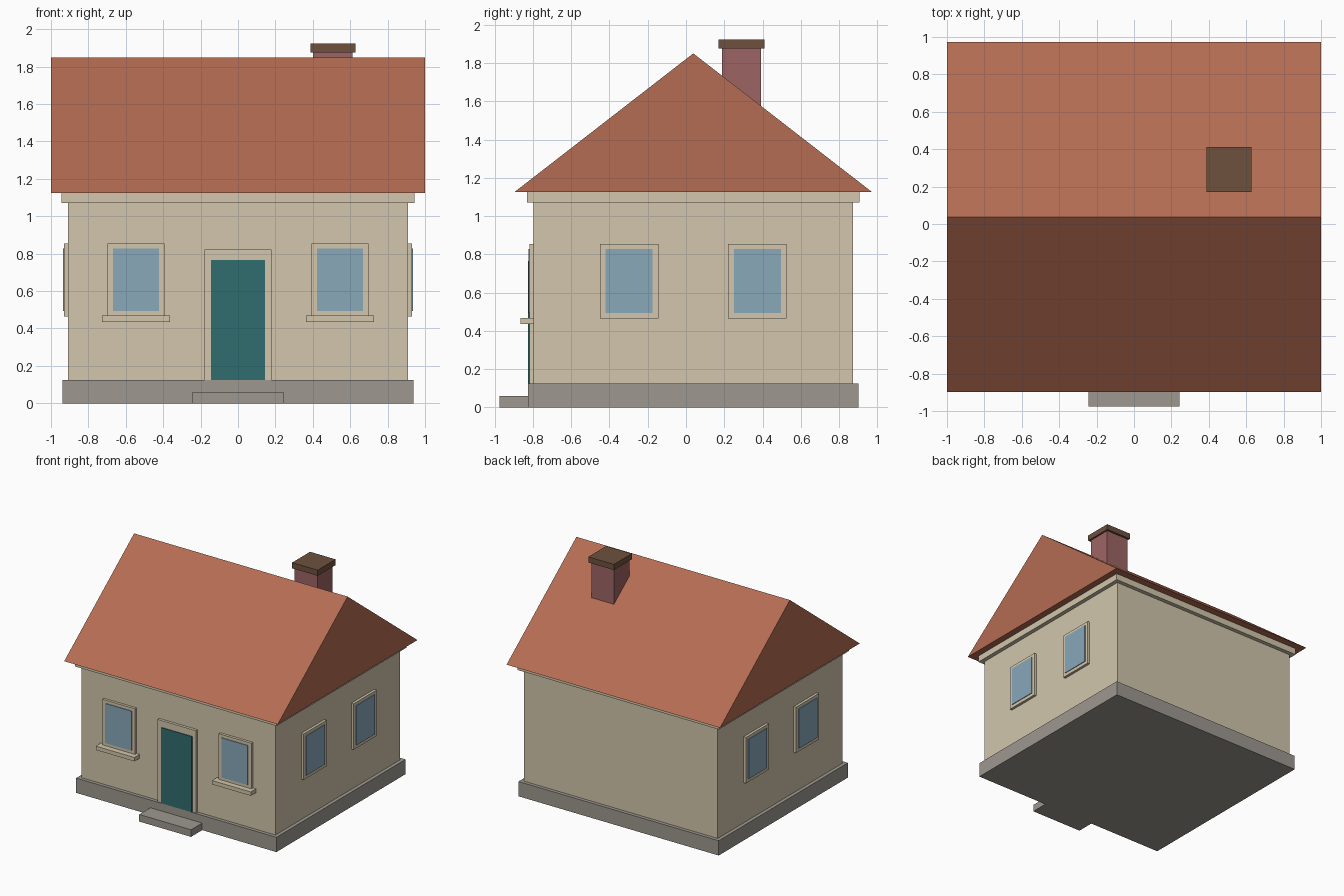
import bpy
import bmesh
from mathutils import Vector

cube = bpy.data.objects.get("Cube")
if cube:
    bpy.data.objects.remove(cube, do_unlink=True)


def material(name, rgb):
    """Flat material from 0-255 display values, stored linear."""
    lin = [((c / 255 + 0.055) / 1.055) ** 2.4 for c in rgb]
    mat = bpy.data.materials.new(name)
    mat.use_nodes = True
    mat.diffuse_color = (*lin, 1)
    bsdf = mat.node_tree.nodes["Principled BSDF"]
    bsdf.inputs["Base Color"].default_value = (*lin, 1)
    bsdf.inputs["Roughness"].default_value = 0.9
    return mat


PLASTER = material("cream plaster", (210, 198, 172))
STONE = material("grey stone", (157, 152, 144))
TILE = material("terracotta tile", (180, 108, 82))
BRICK = material("red brick", (158, 100, 100))
CAP = material("brown cap", (109, 81, 61))
GLASS = material("blue glass", (136, 168, 186))
DOOR = material("teal door", (48, 108, 110))


def finish(name, bm, mat):
    bmesh.ops.recalc_face_normals(bm, faces=bm.faces)
    mesh = bpy.data.meshes.new(name)
    bm.to_mesh(mesh)
    bm.free()
    mesh.materials.append(mat)
    obj = bpy.data.objects.new(name, mesh)
    bpy.context.collection.objects.link(obj)
    return obj


def box(name, x, y, z, mat):
    """Box from (low, high) ranges on each axis."""
    bm = bmesh.new()
    bmesh.ops.create_cube(bm, size=1)
    for v in bm.verts:
        v.co = Vector(r[0] if c < 0 else r[1] for c, r in zip(v.co, (x, y, z)))
    return finish(name, bm, mat)


MID = 0.038          # house centre line in y
WALL_X = 0.908       # half width of the walls
WALL_Y = 0.834       # half depth of the walls
FRONT = MID - WALL_Y


def storey(name, grow, z, mat):
    """Full-footprint layer, grown outward from the wall line."""
    hx, hy = WALL_X + grow, WALL_Y + grow
    return box(name, (-hx, hx), (MID - hy, MID + hy), z, mat)


# Body of the house
storey("foundation", 0.03, (0, 0.125), STONE)
storey("walls", 0, (0.125, 1.07), PLASTER)
storey("cornice", 0.035, (1.07, 1.125), PLASTER)
box("front_step", (-0.243, 0.243), (-0.975, FRONT - 0.03), (0, 0.06), STONE)

# Gable roof: triangle extruded along x
bm = bmesh.new()
profile = [(MID - 0.935, 1.125), (MID + 0.935, 1.125), (MID, 1.85)]
face = bm.faces.new([bm.verts.new((-1, y, z)) for y, z in profile])
ext = bmesh.ops.extrude_face_region(bm, geom=[face])
bmesh.ops.translate(bm, vec=(2, 0, 0),
                    verts=[g for g in ext["geom"] if isinstance(g, bmesh.types.BMVert)])
finish("roof", bm, TILE)

# Chimney
box("chimney", (0.4, 0.612), (0.187, 0.393), (1.5, 1.875), BRICK)
box("chimney_cap", (0.387, 0.627), (0.171, 0.411), (1.875, 1.923), CAP)

# Door
box("door_frame", (-0.18, 0.18), (FRONT - 0.023, FRONT), (0.125, 0.822), PLASTER)
box("door", (-0.145, 0.145), (FRONT - 0.03, FRONT), (0.125, 0.765), DOOR)

# Windows: frame and pane on each wall, sills on the front only
PARTS = (("frame", 0.153, 0.022, (0.465, 0.854), PLASTER),
         ("pane", 0.123, 0.028, (0.493, 0.828), GLASS))

for side, s in (("left", 1), ("right", -1)):
    cx = 0.545 * s
    for part, half, depth, z, mat in PARTS:
        box(f"front_{side}_window_{part}", (cx - half, cx + half),
            (FRONT - depth, FRONT), z, mat)
        for place, cy in (("front", MID - 0.335), ("back", MID + 0.335)):
            xs = sorted((s * WALL_X, s * (WALL_X + depth)))
            box(f"{side}_{place}_window_{part}", xs, (cy - half, cy + half), z, mat)
    box(f"front_{side}_window_sill", (cx - 0.181, cx + 0.181),
        (FRONT - 0.07, FRONT), (0.435, 0.468), PLASTER)
